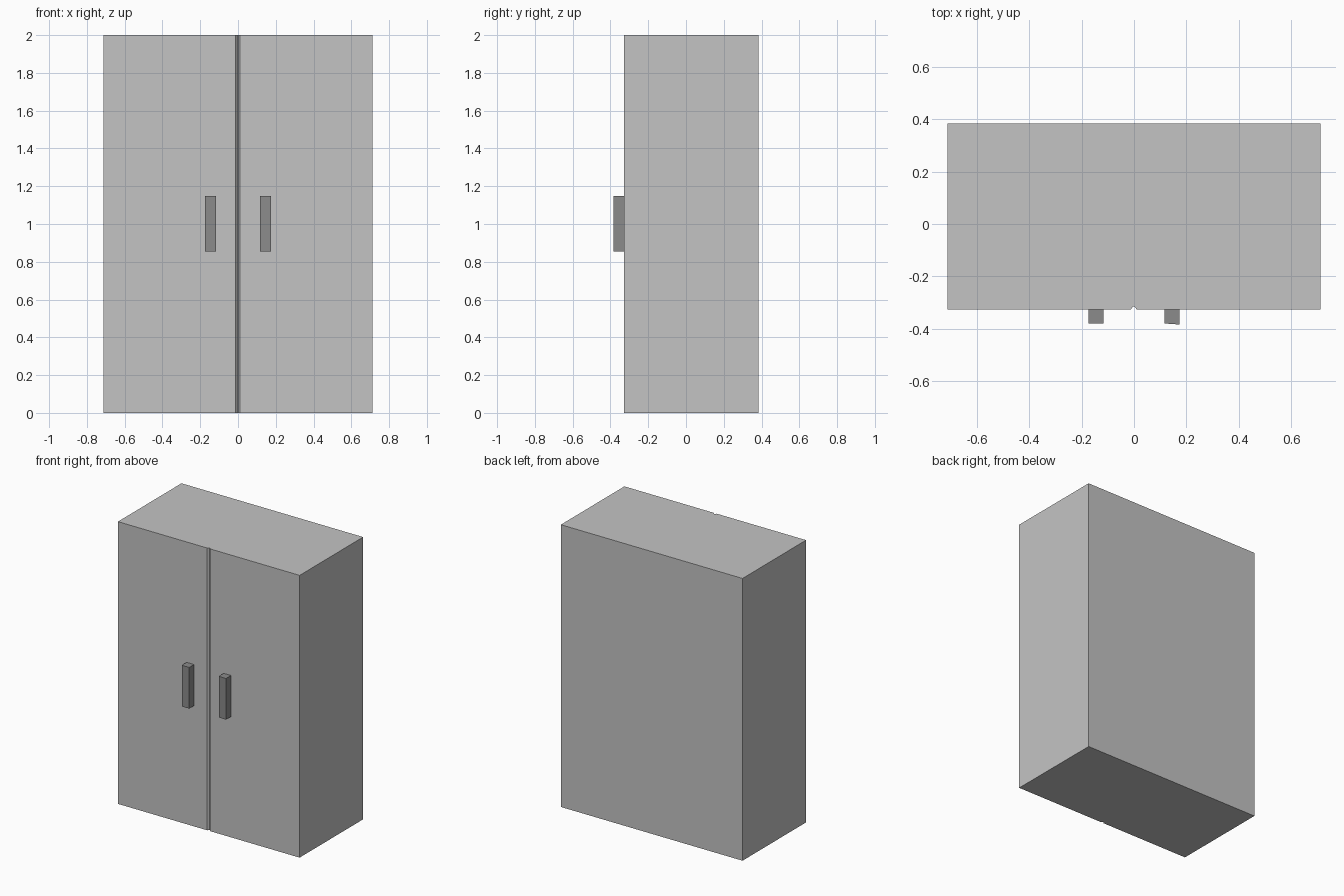
import bpy, bmesh

if "Cube" in bpy.data.objects:
    bpy.data.objects.remove(bpy.data.objects["Cube"])

HEIGHT = 2.0
FRONT, BACK, HALF_W = -0.327, 0.384, 0.712


def material(name, value):
    mat = bpy.data.materials.new(name)
    mat.diffuse_color = (value, value, value, 1.0)
    mat.use_nodes = True
    mat.node_tree.nodes["Principled BSDF"].inputs["Base Color"].default_value = mat.diffuse_color
    return mat


def extrude_profile(name, profile, z0, z1, mat):
    """Raise a plan-view outline from z0 to z1 as a closed solid."""
    bm = bmesh.new()
    base = bm.faces.new([bm.verts.new((x, y, z0)) for x, y in profile])
    top = bmesh.ops.extrude_face_region(bm, geom=[base], use_keep_orig=True)
    verts = [g for g in top["geom"] if isinstance(g, bmesh.types.BMVert)]
    bmesh.ops.translate(bm, vec=(0, 0, z1 - z0), verts=verts)
    bmesh.ops.recalc_face_normals(bm, faces=bm.faces)
    mesh = bpy.data.meshes.new(name)
    bm.to_mesh(mesh)
    bm.free()
    mesh.materials.append(mat)
    obj = bpy.data.objects.new(name, mesh)
    bpy.context.collection.objects.link(obj)
    return obj


body_grey = material("light grey", 0.55)
handle_grey = material("dark grey", 0.26)

# Cabinet body, with the shallow groove between the two doors
extrude_profile("cabinet_body", [
    (-HALF_W, FRONT), (-0.013, FRONT), (-0.003, FRONT + 0.012),
    (0.002, FRONT + 0.012), (0.011, FRONT), (HALF_W, FRONT),
    (HALF_W, BACK), (-HALF_W, BACK)], 0.0, HEIGHT, body_grey)

# Door handles; the right one has a slightly slanted front
for name, x0, x1, y0, y1 in (("left_handle", -0.174, -0.116, -0.381, -0.381),
                             ("right_handle", 0.116, 0.174, -0.380, -0.384)):
    extrude_profile(name, [(x0, y0), (x1, y1), (x1, FRONT), (x0, FRONT)],
                    0.855, 1.147, handle_grey)
